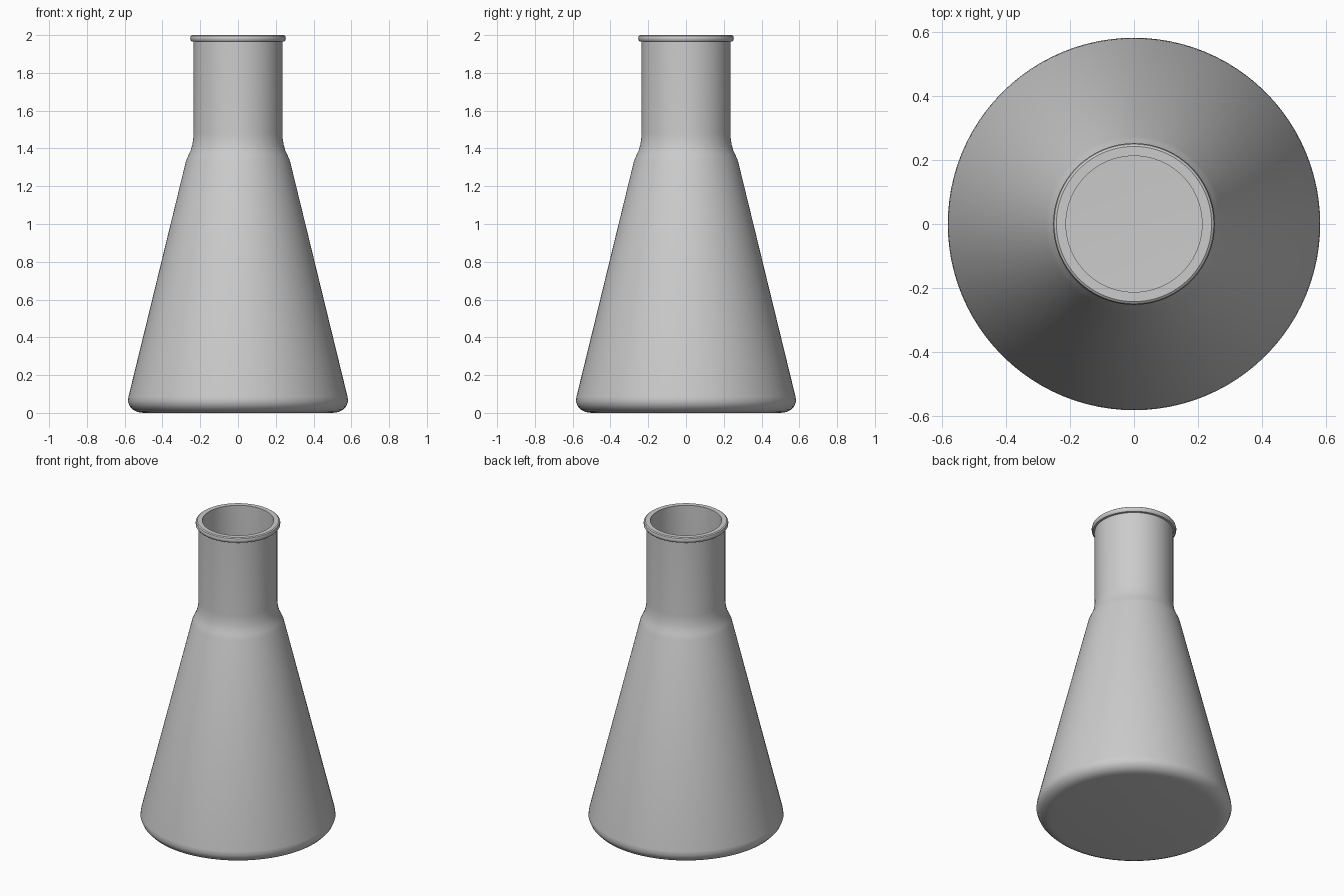
import bpy
import bmesh
from math import radians, tau
from mathutils import Matrix

cube = bpy.data.objects.get("Cube")
if cube:
    bpy.data.objects.remove(cube, do_unlink=True)

SIDES = 96

# Glass material
glass = bpy.data.materials.new("pale grey glass")
glass.use_nodes = True
colour = (0.6, 0.6, 0.6, 1)
glass.diffuse_color = colour
glass.node_tree.nodes["Principled BSDF"].inputs["Base Color"].default_value = colour


def lathe(name, profile):
    """Spin a profile of (radius, height) points around z."""
    bm = bmesh.new()
    verts = [bm.verts.new((r, 0, z)) for r, z in profile]
    edges = [bm.edges.new(pair) for pair in zip(verts, verts[1:])]
    bmesh.ops.spin(bm, geom=verts + edges, cent=(0, 0, 0), axis=(0, 0, 1),
                   angle=tau, steps=SIDES, use_duplicate=False)
    bmesh.ops.remove_doubles(bm, verts=bm.verts, dist=0.0005)
    bmesh.ops.recalc_face_normals(bm, faces=bm.faces)
    mesh = bpy.data.meshes.new(name)
    bm.to_mesh(mesh)
    bm.free()
    mesh.materials.append(glass)
    obj = bpy.data.objects.new(name, mesh)
    bpy.context.collection.objects.link(obj)
    bpy.ops.object.select_all(action="DESELECT")
    obj.select_set(True)
    bpy.context.view_layer.objects.active = obj
    bpy.ops.object.shade_smooth_by_angle(angle=radians(35))
    return obj


# Outer wall: flat base, rounded heel, cone, soft shoulder, neck, rolled lip
outer = [(0, 0), (0.5, 0), (0.53, 0.004), (0.555, 0.016), (0.573, 0.035),
         (0.583, 0.06), (0.58, 0.085), (0.275, 1.335), (0.262, 1.365),
         (0.25, 1.39), (0.242, 1.42), (0.237, 1.45), (0.235, 1.48),
         (0.235, 1.965), (0.246, 1.967), (0.252, 1.975), (0.253, 1.985),
         (0.25, 1.995), (0.243, 2.0)]

# Inner wall: mouth, neck, shoulder, cone, heel, floor
inner = [(0.213, 2.0), (0.213, 1.48), (0.216, 1.45), (0.222, 1.415),
         (0.233, 1.38), (0.253, 1.33), (0.557, 0.085), (0.558, 0.065),
         (0.545, 0.04), (0.52, 0.026), (0.49, 0.022), (0, 0.022)]

lathe("flask_body", outer + inner)
